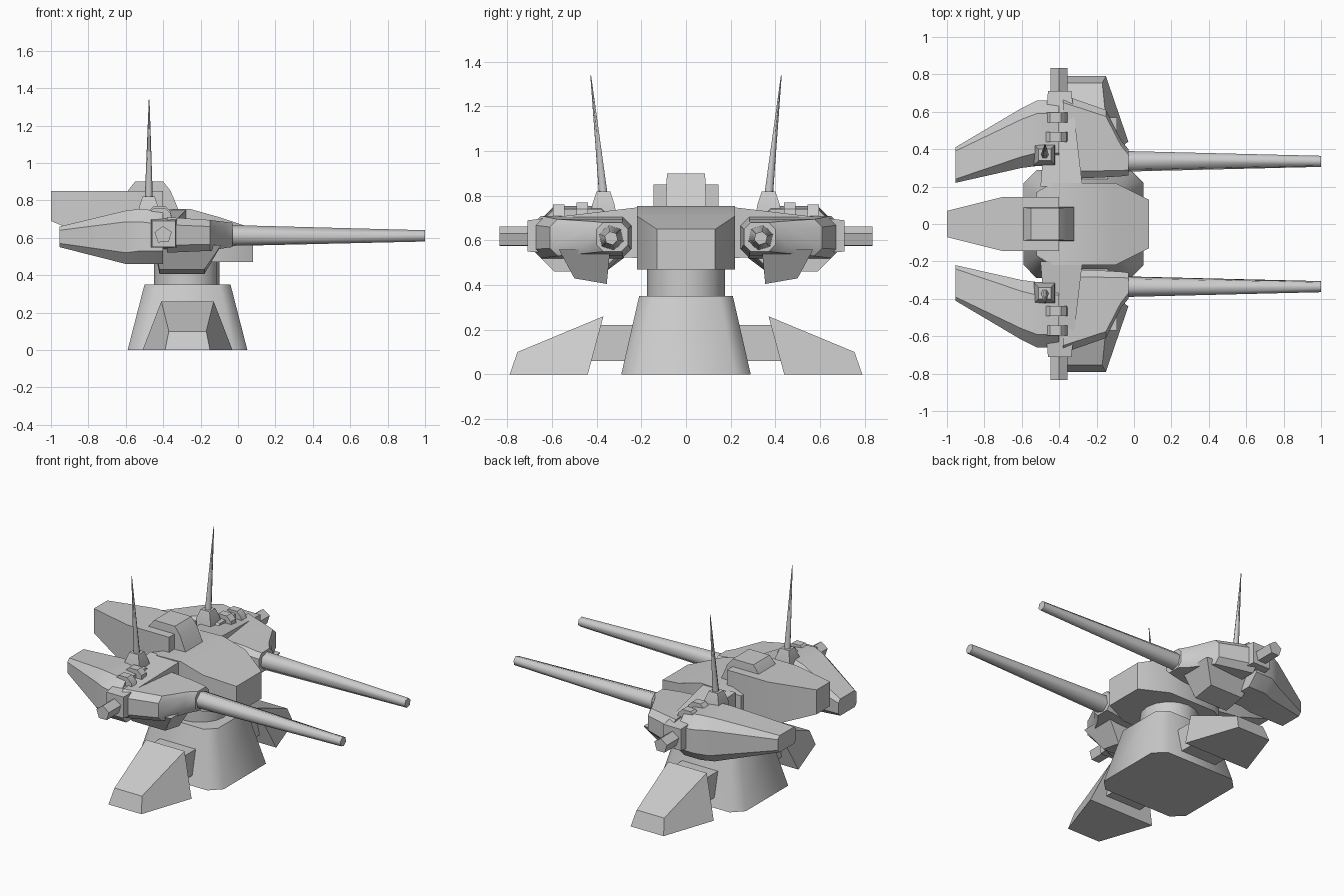
import bpy, math
from mathutils import Vector

if "Cube" in bpy.data.objects:
    bpy.data.objects.remove(bpy.data.objects["Cube"])

CX = -0.27  # turret axis


def loft(name, rings, mirror=False, angle=35):
    """Skin matching rings of points, cap both ends."""
    n = len(rings[0])
    verts = [p for r in rings for p in r]
    faces = [list(range(n)), list(range((len(rings) - 1) * n, len(rings) * n))]
    for k in range(len(rings) - 1):
        for i in range(n):
            j = (i + 1) % n
            faces.append([k * n + i, k * n + j, (k + 1) * n + j, (k + 1) * n + i])
    me = bpy.data.meshes.new(name)
    me.from_pydata(verts, [], faces)
    ob = bpy.data.objects.new(name, me)
    bpy.context.collection.objects.link(ob)
    bpy.context.view_layer.objects.active = ob
    ob.select_set(True)
    bpy.ops.object.mode_set(mode='EDIT')
    bpy.ops.mesh.select_all(action='SELECT')
    bpy.ops.mesh.normals_make_consistent(inside=False)
    bpy.ops.object.mode_set(mode='OBJECT')
    bpy.ops.object.shade_smooth_by_angle(angle=math.radians(angle))
    ob.select_set(False)
    if mirror:
        m = ob.modifiers.new("mirror", 'MIRROR')
        m.use_axis = (False, True, False)
    return ob


def oct2(a0, a1, b0, b1, c):
    """Rectangle with chamfered corners."""
    return [(a0 + c, b0), (a1 - c, b0), (a1, b0 + c), (a1, b1 - c),
            (a1 - c, b1), (a0 + c, b1), (a0, b1 - c), (a0, b0 + c)]


def rect(a0, a1, b0, b1):
    return [(a0, b0), (a1, b0), (a1, b1), (a0, b1)]


def at_x(x, s):
    return [(x, a, b) for a, b in s]


def at_y(y, s):
    return [(a, y, b) for a, b in s]


def at_z(z, s):
    return [(a, b, z) for a, b in s]


def rod(name, p0, p1, r0, r1, sides, mirror=False, turn=0.0, angle=35):
    p0, p1 = Vector(p0), Vector(p1)
    q = (p1 - p0).to_track_quat('Z', 'Y')
    rings = []
    for p, r in ((p0, r0), (p1, r1)):
        rings.append([p + q @ Vector((r * math.cos(turn + 2 * math.pi * i / sides),
                                      r * math.sin(turn + 2 * math.pi * i / sides), 0))
                      for i in range(sides)])
    return loft(name, rings, mirror, angle)


# Pedestal and neck
loft("pedestal", [at_z(0, oct2(-0.59, 0.05, -0.29, 0.29, 0.07)),
                  at_z(0.35, oct2(-0.50, -0.04, -0.21, 0.21, 0.06))], angle=50)
rod("neck", (-0.275, 0, 0.34), (-0.275, 0, 0.49), 0.175, 0.175, 16)

# Feet and struts
loft("foot", [
    [(CX - 0.24, 0.44, 0), (CX + 0.24, 0.44, 0), (CX + 0.14, 0.37, 0.26), (CX - 0.14, 0.37, 0.26)],
    [(CX - 0.12, 0.79, 0), (CX + 0.12, 0.79, 0), (CX + 0.10, 0.755, 0.10), (CX - 0.10, 0.755, 0.10)],
], True)
loft("foot_strut", [at_y(0.2, rect(CX - 0.13, CX + 0.13, 0.06, 0.22)),
                    at_y(0.45, rect(CX - 0.13, CX + 0.13, 0.06, 0.22))], True)

# Central head, rear counterweight, roof hatch
loft("head", [at_x(x, rect(-w, w, 0.47, top)) for x, w, top in
              ((-0.52, 0.17, 0.72), (-0.44, 0.22, 0.75), (-0.26, 0.22, 0.755),
               (-0.10, 0.22, 0.71), (0.08, 0.13, 0.65))])
loft("counterweight", [at_x(x, rect(-w, w, low, 0.85)) for x, w, low in
                       ((-1.0, 0.07, 0.69), (-0.70, 0.145, 0.56), (-0.40, 0.145, 0.52))])
loft("roof_hatch", [at_z(0.73, rect(-0.64, -0.31, -0.09, 0.09)),
                    at_z(0.85, rect(-0.59, -0.36, -0.088, 0.088)),
                    at_z(0.90, rect(-0.55, -0.40, -0.085, 0.085))])

# Gun pods: rear housing, collar, front housing, keel
loft("pod_rear", [at_x(-0.955, oct2(0.22, 0.41, 0.55, 0.66, 0.02)),
                  at_x(-0.60, oct2(0.30, 0.62, 0.46, 0.745, 0.06)),
                  at_x(-0.52, oct2(0.31, 0.66, 0.46, 0.755, 0.07)),
                  at_x(-0.40, oct2(0.31, 0.66, 0.46, 0.74, 0.07))], True)
loft("pod_collar", [at_y(0.20, rect(-0.50, -0.275, 0.52, 0.75)),
                    at_y(0.71, rect(-0.46, -0.335, 0.55, 0.69))], True)
loft("pod_front", [at_x(-0.38, oct2(0.24, 0.69, 0.52, 0.71, 0.04)),
                   at_x(-0.15, oct2(0.25, 0.61, 0.53, 0.695, 0.035)),
                   at_x(-0.07, oct2(0.255, 0.45, 0.545, 0.685, 0.03)),
                   at_x(-0.03, oct2(0.26, 0.40, 0.55, 0.68, 0.03))], True)
loft("pod_keel", [at_z(0.56, rect(-0.45, -0.09, 0.34, 0.57)),
                  [(-0.42, 0.355, 0.405), (-0.18, 0.355, 0.405),
                   (-0.18, 0.50, 0.43), (-0.42, 0.50, 0.43)]], True)

# Barrels and side pegs
rod("barrel", (-0.10, 0.335, 0.612), (1.0, 0.335, 0.61), 0.059, 0.031, 6, True, 0.3, 65)
rod("side_peg", (-0.40, 0.66, 0.615), (-0.40, 0.835, 0.615), 0.048, 0.048, 5, True, 0.3, 35)

# Roof knobs
for i, y in enumerate((0.465, 0.57)):
    top = 0.77 - 0.01 * i
    loft("roof_knob_%d" % (i + 1), [
        at_y(y + d, [(-0.49, 0.68), (-0.35, 0.68), (-0.36, top - 0.03), (-0.39, top),
                     (-0.45, top), (-0.48, top - 0.03)]) for d in (-0.026, 0.026)], True)

# Antennas on their bases
loft("antenna_base", [at_z(0.70, rect(-0.535, -0.42, 0.31, 0.43)),
                      at_z(0.76, rect(-0.53, -0.425, 0.32, 0.42)),
                      at_z(0.82, rect(-0.51, -0.445, 0.34, 0.40))], True)
rod("antenna", (-0.477, 0.37, 0.80), (-0.475, 0.427, 1.34), 0.022, 0.002, 6, True, 0, 65)
